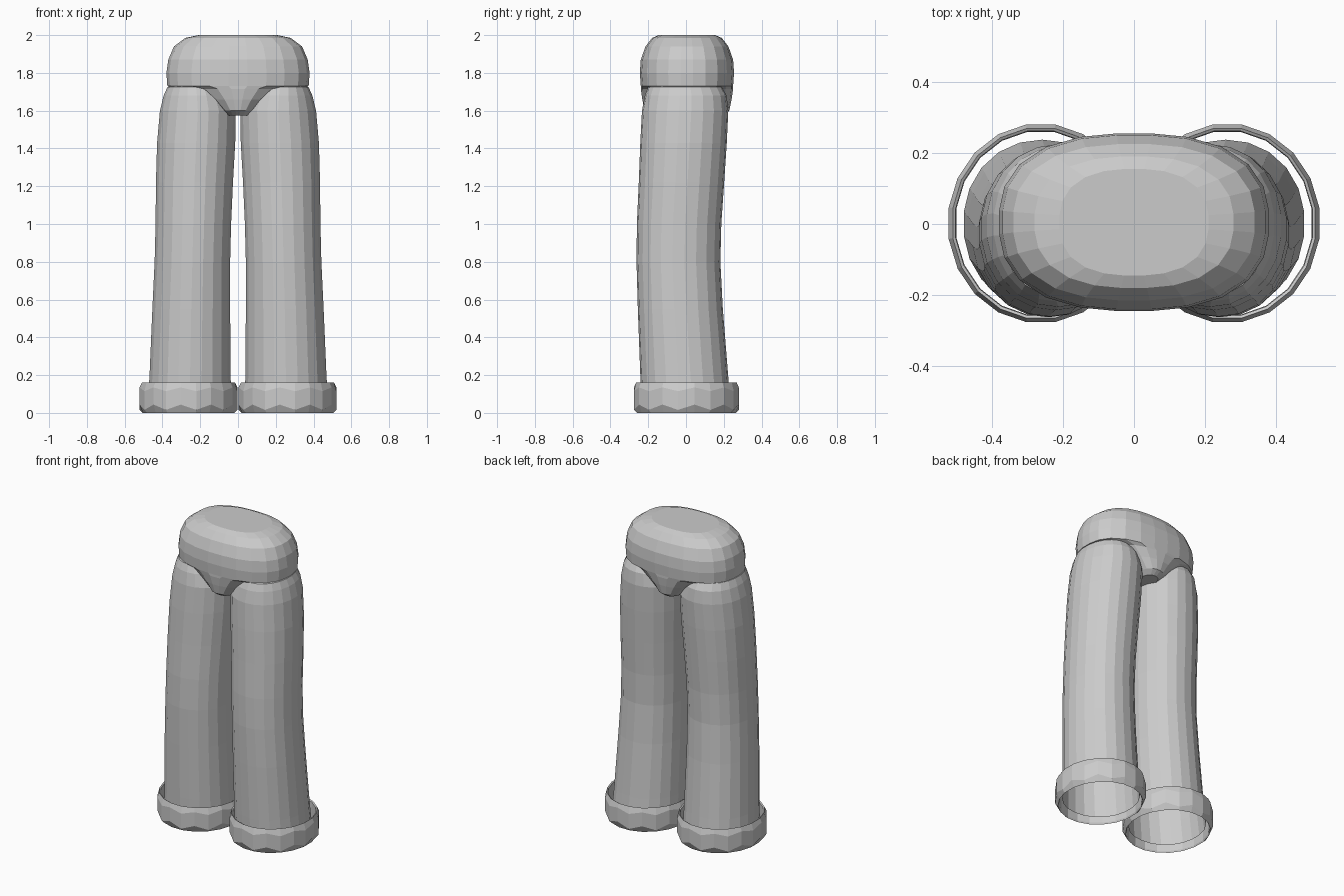
import bpy
import bmesh
from math import cos, sin, tau

cube = bpy.data.objects.get("Cube")
if cube:
    bpy.data.objects.remove(cube, do_unlink=True)

# One cloth colour
grey = bpy.data.materials.new("grey_cloth")
grey.use_nodes = True
colour = (0.6, 0.6, 0.6, 1)
grey.diffuse_color = colour
grey.node_tree.nodes["Principled BSDF"].inputs["Base Color"].default_value = colour


def ring_points(section, sides, power=2.0, zigzag=0.0):
    """Superellipse ring from (z, cx, rx, cy, ry)."""
    z, cx, rx, cy, ry = section
    points = []
    for i in range(sides):
        a = tau * (i + 0.5) / sides
        c, s = cos(a), sin(a)
        r = (abs(c) ** power + abs(s) ** power) ** (-1 / power)
        points.append((cx + rx * r * c, cy + ry * r * s, z + zigzag * (-1) ** i))
    return points


def loft(name, rings, cap_start=False, cap_end=False, closed=False):
    bm = bmesh.new()
    loops = [[bm.verts.new(p) for p in ring] for ring in rings]
    n = len(loops[0])
    pairs = list(zip(loops, loops[1:]))
    if closed:
        pairs.append((loops[-1], loops[0]))
    for low, high in pairs:
        for i in range(n):
            j = (i + 1) % n
            bm.faces.new((low[i], low[j], high[j], high[i]))
    if cap_start:
        bm.faces.new(loops[0][::-1])
    if cap_end:
        bm.faces.new(loops[-1])
    bmesh.ops.recalc_face_normals(bm, faces=bm.faces)
    mesh = bpy.data.meshes.new(name)
    bm.to_mesh(mesh)
    bm.free()
    mesh.materials.append(grey)
    obj = bpy.data.objects.new(name, mesh)
    bpy.context.collection.objects.link(obj)
    return obj


# Hips: rounded block tapering to the crotch (z, half width, half depth)
hip_levels = [
    (1.575, 0.07, 0.19), (1.60, 0.10, 0.225), (1.66, 0.18, 0.237),
    (1.715, 0.27, 0.245), (1.73, 0.375, 0.245), (1.80, 0.38, 0.25),
    (1.87, 0.37, 0.245), (1.94, 0.34, 0.22), (1.985, 0.28, 0.185),
    (2.0, 0.21, 0.15),
]
loft("hips", [ring_points((z, 0, rx, 0.005, ry), 24, 2.5)
              for z, rx, ry in hip_levels], True, True)

# Legs: bent tubes, open at the bottom (z, inner x, outer x, front y, back y)
leg_levels = [
    (0.04, 0.035, 0.48, -0.235, 0.237), (0.20, 0.037, 0.47, -0.242, 0.223),
    (0.55, 0.04, 0.455, -0.255, 0.195), (0.80, 0.04, 0.443, -0.262, 0.182),
    (1.00, 0.035, 0.438, -0.26, 0.187), (1.22, 0.025, 0.436, -0.25, 0.202),
    (1.43, 0.013, 0.43, -0.242, 0.216), (1.60, 0.01, 0.415, -0.233, 0.224),
    (1.68, 0.04, 0.395, -0.218, 0.215), (1.725, 0.07, 0.375, -0.20, 0.19),
    (1.75, 0.13, 0.32, -0.14, 0.14),
]
# Cuffs: thin open bands (z, half width, half depth, zigzag of the edge)
cuff_profile = [
    (0.0, 0.245, 0.265, 0.0), (0.03, 0.262, 0.281, 0.014),
    (0.125, 0.262, 0.281, 0.01), (0.16, 0.25, 0.27, 0.0),
    (0.155, 0.242, 0.262, 0.0), (0.01, 0.24, 0.26, 0.0),
]
for side, sign in (("left", 1), ("right", -1)):
    loft(side + "_leg", [
        ring_points((z, sign * (a + b) / 2, (b - a) / 2, (f + k) / 2, (k - f) / 2), 22, 2.1)
        for z, a, b, f, k in leg_levels], cap_end=True)
    loft(side + "_cuff", [
        ring_points((z, sign * 0.262, rx, 0.002, ry), 20, 2.0, zig)
        for z, rx, ry, zig in cuff_profile], closed=True)
